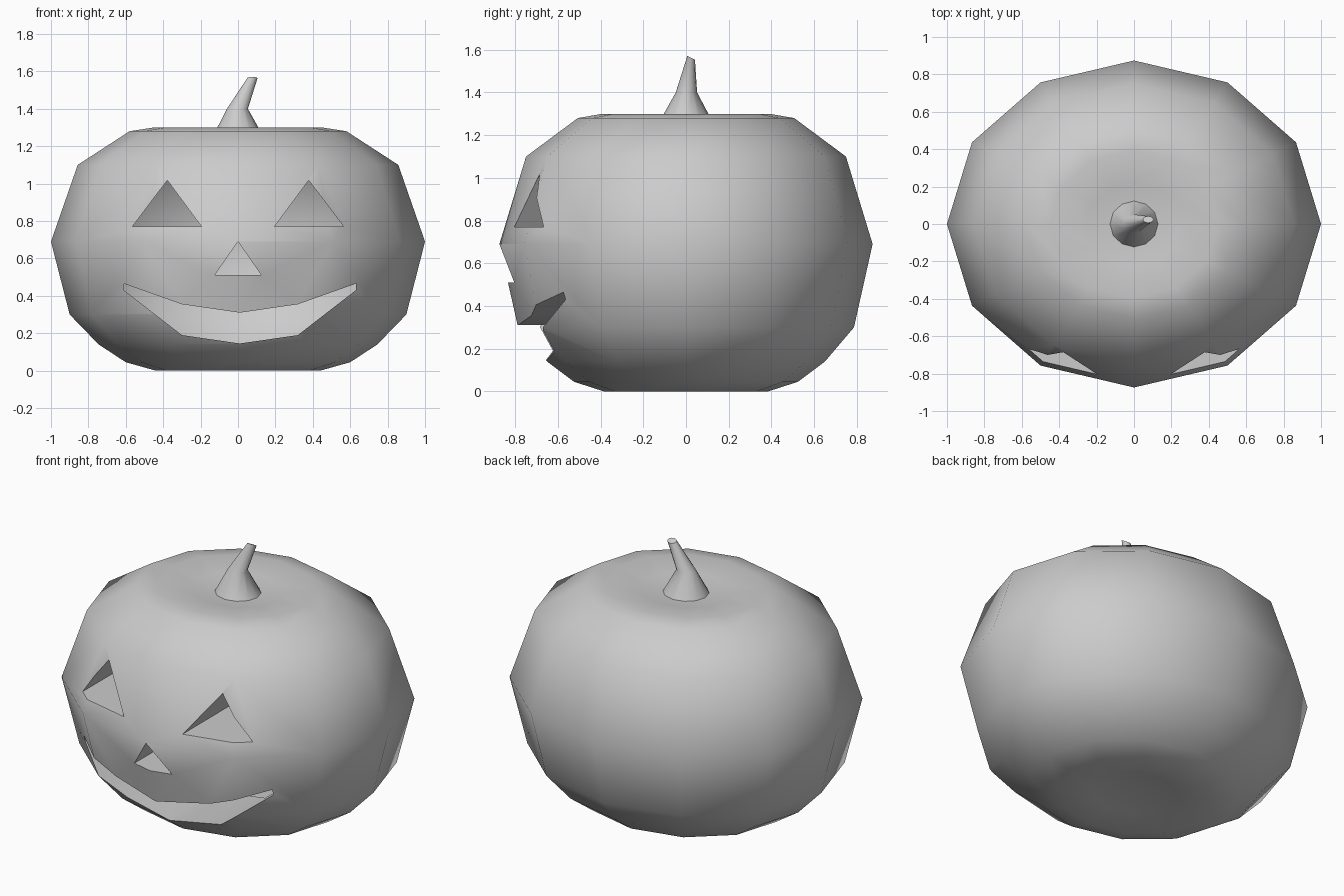
import bpy, bmesh, math

if "Cube" in bpy.data.objects:
    bpy.data.objects.remove(bpy.data.objects["Cube"])

SIDES = 12
DEPTH = -0.2          # how far back the carved tunnels reach


def new_object(name, bm):
    bmesh.ops.recalc_face_normals(bm, faces=bm.faces)
    mesh = bpy.data.meshes.new(name)
    bm.to_mesh(mesh)
    bm.free()
    ob = bpy.data.objects.new(name, mesh)
    bpy.context.collection.objects.link(ob)
    return ob


def smooth(ob, degrees):
    bpy.ops.object.select_all(action='DESELECT')
    ob.select_set(True)
    bpy.context.view_layer.objects.active = ob
    bpy.ops.object.shade_smooth_by_angle(angle=math.radians(degrees))


def ring(bm, centre, rx, ry, tilt=0.0):
    cx, cy, cz = centre
    out = []
    for i in range(SIDES):
        a = 2 * math.pi * i / SIDES
        x, y = rx * math.cos(a), ry * math.sin(a)
        out.append(bm.verts.new((cx + x, cy + y, cz - tilt * y)))
    return out


def bridge(bm, rings):
    for lo, hi in zip(rings, rings[1:]):
        for i in range(SIDES):
            j = (i + 1) % SIDES
            bm.faces.new((lo[i], lo[j], hi[j], hi[i]))


def fan(bm, loop, point):
    tip = bm.verts.new(point)
    for i in range(SIDES):
        bm.faces.new((loop[i], loop[(i + 1) % SIDES], tip))


def prism(name, outline):
    bm = bmesh.new()
    front = [bm.verts.new((x, -1.3, z)) for x, z in outline]
    back = [bm.verts.new((x, DEPTH, z)) for x, z in outline]
    bm.faces.new(front)
    bm.faces.new(back)
    n = len(outline)
    for i in range(n):
        j = (i + 1) % n
        bm.faces.new((front[i], front[j], back[j], back[i]))
    return new_object(name, bm)


# pumpkin body: radius, height, dented at top and bottom
profile = [(0.25, 0.025), (0.44, 0.0), (0.6, 0.045), (0.745, 0.14), (0.9, 0.3),
           (1.0, 0.69), (0.857, 1.1), (0.58, 1.28), (0.45, 1.3), (0.25, 1.275)]
bm = bmesh.new()
rings = [ring(bm, (0, 0, z), r, r * 0.874) for r, z in profile]
bridge(bm, rings)
fan(bm, rings[0], (0, 0, 0.04))
fan(bm, rings[-1], (0, 0, 1.255))
body = new_object("pumpkin_body", bm)

# carved face outlines (x, z)
eye = [(0.195, 0.77), (0.565, 0.77), (0.378, 1.018)]
nose = [(-0.125, 0.51), (0.125, 0.51), (0.0, 0.69)]
mouth_half = [(0.63, 0.465), (0.63, 0.43), (0.32, 0.19)]
mouth = ([(0.01, 0.31), (0.32, 0.355)] + mouth_half + [(0.01, 0.145)]
         + [(0.01 - (x - 0.01), z) for x, z in reversed(mouth_half)] + [(-0.3, 0.355)])
cutters = [prism("right_eye_cutter", eye),
           prism("left_eye_cutter", [(-x, z) for x, z in eye]),
           prism("nose_cutter", nose),
           prism("mouth_cutter", mouth)]
for c in cutters:
    mod = body.modifiers.new(c.name, 'BOOLEAN')
    mod.operation = 'DIFFERENCE'
    mod.solver = 'EXACT'
    mod.object = c
    bpy.context.view_layer.objects.active = body
    bpy.ops.object.modifier_apply(modifier=mod.name)
for c in cutters:
    bpy.data.objects.remove(c, do_unlink=True)

# open the tunnels into the hollow interior
bm = bmesh.new()
bm.from_mesh(body.data)
caps = [f for f in bm.faces if all(abs(v.co.y - DEPTH) < 1e-4 for v in f.verts)]
bmesh.ops.delete(bm, geom=caps, context='FACES')
bm.to_mesh(body.data)
bm.free()
smooth(body, 46)

# bent stem
bm = bmesh.new()
stem = [ring(bm, (0, 0, 1.262), 0.13, 0.125),
        ring(bm, (-0.003, 0.002, 1.4), 0.056, 0.05),
        ring(bm, (0.076, 0.024, 1.562), 0.028, 0.018, 0.5)]
bridge(bm, stem)
bm.faces.new(stem[-1])
smooth(new_object("stem", bm), 46)
